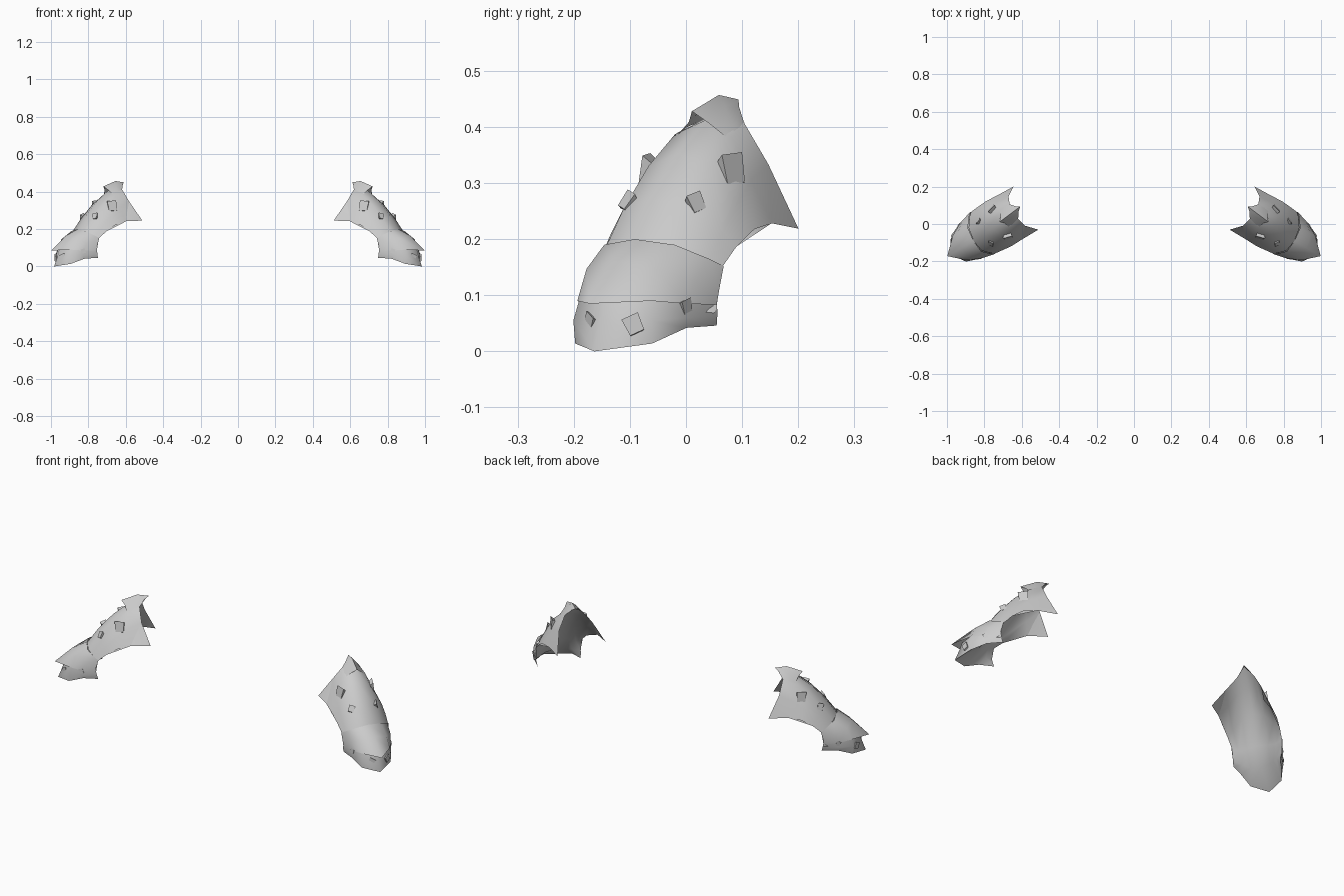
import bpy, bmesh, math
from mathutils import Vector
from mathutils.bvhtree import BVHTree

if "Cube" in bpy.data.objects:
    bpy.data.objects.remove(bpy.data.objects["Cube"])

metal = bpy.data.materials.new("grey_metal")
metal.diffuse_color = (0.6, 0.6, 0.6, 1)
metal.use_nodes = True
metal.node_tree.nodes["Principled BSDF"].inputs["Base Color"].default_value = metal.diffuse_color

# Each guard has its own lengthwise plane: u runs outward, v across, z up
ORIGIN = Vector((0.578, 0.085, 0))
U = Vector((0.868, -0.497, 0))
V = Vector((0.497, 0.868, 0))


def place(p, skew=False):
    u, v, z = p
    if skew:  # the ridge drifts across the guard and the rim tilts a little
        z -= v * .1 * max(0, 1 - u / .2)
        v += max(0, 1 - (v / .13) ** 2) * max(-.014, .025 - .12 * u)
    return ORIGIN + U * u + V * v + Vector((0, 0, z))


def make_object(name, verts, faces, side):
    mesh = bpy.data.meshes.new(name)
    mesh.from_pydata([(v.x * side, v.y, v.z) for v in verts], [], faces)
    mesh.materials.append(metal)
    if side < 0:
        bm = bmesh.new()
        bm.from_mesh(mesh)
        bmesh.ops.reverse_faces(bm, faces=bm.faces)
        bm.to_mesh(mesh)
        bm.free()
    ob = bpy.data.objects.new(name, mesh)
    bpy.context.collection.objects.link(ob)
    bpy.context.view_layer.objects.active = ob
    ob.select_set(True)
    bpy.ops.object.shade_smooth_by_angle(angle=math.radians(60))
    ob.select_set(False)


def shell(rows, inward=False):
    """Rows of ridge-to-edge points, mirrored across the ridge into a grid."""
    verts, faces = [], []
    for row in rows:
        full = [(u, -v, z) for u, v, z in reversed(row[1:])] + list(row)
        verts += [place(p, True) for p in full]
    n = 2 * len(rows[0]) - 1
    for r in range(len(rows) - 1):
        for c in range(n - 1):
            a = r * n + c
            f = (a, a + n, a + n + 1, a + 1)
            faces.append(f[::-1] if inward else f)
    return verts, faces


# ridge, shoulder, wall and edge of each cross-section
upper = [
    [(.03, 0, .447), (.065, .045, .408), (.05, .09, .34), (0, .133, .232)],
    [(.12, 0, .412), (.123, .058, .385), (.12, .10, .31), (.10, .135, .235)],
    [(.20, 0, .352), (.196, .064, .33), (.18, .11, .265), (.167, .138, .22)],
    [(.275, 0, .272), (.265, .068, .257), (.235, .114, .215), (.222, .133, .187)],
    [(.33, 0, .195), (.318, .07, .187), (.283, .113, .16), (.265, .128, .15)],
]
middle = [
    [(.33, 0, .20), (.322, .072, .19), (.285, .115, .165), (.263, .130, .152)],
    [(.405, 0, .163), (.385, .072, .147), (.33, .114, .125), (.275, .128, .11)],
    [(.492, 0, .085), (.412, .076, .09), (.352, .106, .085), (.28, .126, .083)],
]
skirt = [
    [(.44, 0, .10), (.405, .073, .10), (.347, .104, .10), (.275, .124, .09)],
    [(.452, 0, .06), (.42, .080, .055), (.35, .108, .06), (.27, .122, .065)],
    [(.475, 0, 0), (.415, .079, .014), (.34, .103, .042), (.265, .118, .046)],
]
# flared lip over the top of the ridge
lip = [
    [(.022, 0, .449), (.045, .018, .436), (.064, .043, .409)],
    [(.08, 0, .457), (.09, .02, .437), (.10, .05, .397)],
    [(.16, 0, .428), (.14, .02, .408), (.128, .052, .382)],
]
# smooth inner face, joined to the outer edges
lining = [
    upper[0],
    [(.12, 0, .385), (.12, .052, .355), (.115, .095, .29), (.10, .135, .235)],
    [(.21, 0, .285), (.21, .056, .268), (.21, .103, .215), (.222, .133, .187)],
    [(.30, 0, .16), (.295, .054, .15), (.28, .095, .14), (.265, .128, .15)],
    [(.36, 0, .075), (.345, .052, .075), (.31, .088, .08), (.275, .124, .085)],
    skirt[2],
]
parts = {"upper_guard": shell(upper), "middle_plate": shell(middle),
         "lower_skirt": shell(skirt), "crest_lip": shell(lip),
         "inner_lining": shell(lining, True)}

# studs: parent part, u, v, z, half size, lift, roll in degrees
studs = [("upper_guard", .161, .092, .325, .025, .85, -6),
         ("upper_guard", .255, .07, .266, .016, .6, -20),
         ("lower_skirt", .35, .11, .082, .012, .4, -20),
         ("lower_skirt", .44, .045, .05, .016, .4, -25)]


def stud_geometry(part, u, v, z, s, lift, roll):
    """Raised wedge sitting on the surface, with its upper edge lifted."""
    base, normal, _, _ = BVHTree.FromPolygons(*parts[part]).find_nearest(place((u, v, z)))
    if normal.dot(base - place((u - .1, 0, z - .1))) < 0:
        normal = -normal
    up = (Vector((0, 0, 1)) - normal * normal.z).normalized()
    across = up.cross(normal).normalized()
    turn = math.radians(roll if v > 0 else -roll)
    up, across = (up * math.cos(turn) + across * math.sin(turn),
                  across * math.cos(turn) - up * math.sin(turn))
    low = [base - normal * .006 + across * a * s + up * b * s
           for a, b in ((-.8, -1), (.8, -1), (.8, .8), (-.8, .8))]
    top = [base + normal * h * s + across * a * s + up * b * s
           for a, b, h in ((-.85, -1, .1), (.85, -1, .1), (1, 1, lift), (-1, 1, lift))]
    faces = [(3, 2, 1, 0), (4, 5, 6, 7)]
    faces += [(i, (i + 1) % 4, (i + 1) % 4 + 4, i + 4) for i in range(4)]
    if across.cross(up).dot(normal) < 0:
        faces = [f[::-1] for f in faces]
    return low + top, faces


for side, label in ((1, "right"), (-1, "left")):
    for name, (verts, faces) in parts.items():
        make_object(f"{label}_{name}", verts, faces, side)
    for i, (part, u, v, *rest) in enumerate(studs):
        for w, face in ((v, "back"), (-v, "front")):
            verts, faces = stud_geometry(part, u, w, *rest)
            make_object(f"{label}_{face}_stud_{i + 1}", verts, faces, side)
